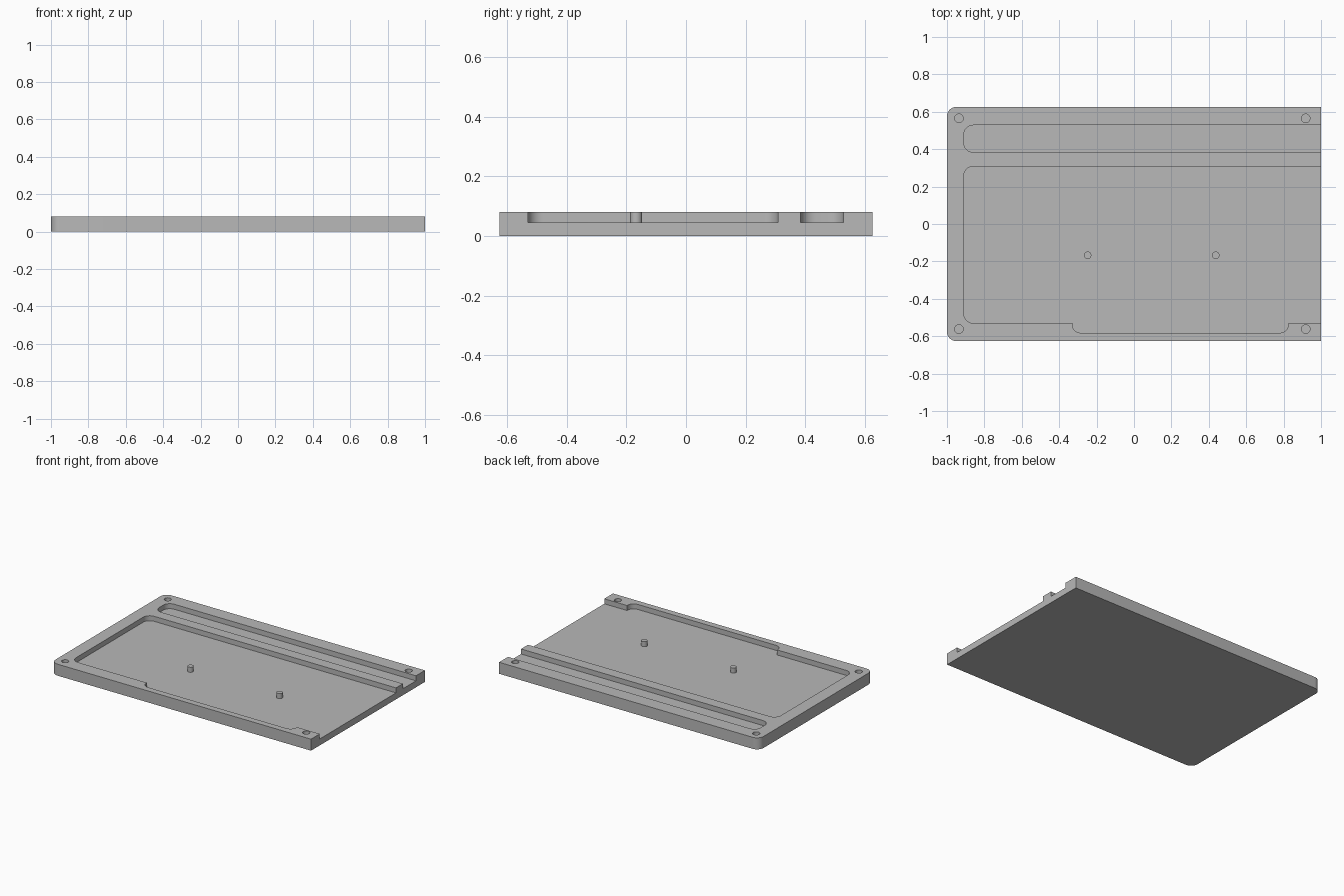
import bpy, bmesh, math
from mathutils import Vector

cube = bpy.data.objects.get("Cube")
if cube:
    bpy.data.objects.remove(cube, do_unlink=True)

TOP, FLOOR = 0.08, 0.045
HALF_Y = 0.626

grey = bpy.data.materials.new("plain_grey")
grey.use_nodes = True
colour = (0.48, 0.48, 0.48, 1)
grey.diffuse_color = colour
grey.node_tree.nodes["Principled BSDF"].inputs["Base Color"].default_value = colour


def outline(corners, steps=8):
    """Turn (x, y, radius) corners into a filleted outline."""
    pts = []
    n = len(corners)
    for i, (x, y, r) in enumerate(corners):
        c = Vector((x, y))
        if r == 0:
            pts.append(c)
            continue
        a = (Vector(corners[i - 1][:2]) - c).normalized() * r
        b = (Vector(corners[(i + 1) % n][:2]) - c).normalized() * r
        centre = c + a + b
        for k in range(steps + 1):
            t = math.pi / 2 * k / steps
            pts.append(centre - b * math.cos(t) - a * math.sin(t))
    return pts


def circle(x, y, r, steps=32):
    return [Vector((x + r * math.cos(math.tau * k / steps),
                    y + r * math.sin(math.tau * k / steps))) for k in range(steps)]


def prism(name, pts, z0, z1):
    """Extrude a flat outline from z0 to z1."""
    bm = bmesh.new()
    face = bm.faces.new([bm.verts.new((p.x, p.y, z0)) for p in pts])
    new = bmesh.ops.extrude_face_region(bm, geom=[face])["geom"]
    bmesh.ops.translate(bm, vec=(0, 0, z1 - z0),
                        verts=[v for v in new if isinstance(v, bmesh.types.BMVert)])
    bmesh.ops.recalc_face_normals(bm, faces=bm.faces)
    mesh = bpy.data.meshes.new(name)
    bm.to_mesh(mesh)
    bm.free()
    mesh.materials.append(grey)
    obj = bpy.data.objects.new(name, mesh)
    bpy.context.collection.objects.link(obj)
    return obj


# Plate, rounded on the closed end only
plate = prism("base_plate", outline([(-1, -HALF_Y, 0.05), (1, -HALF_Y, 0),
                                     (1, HALF_Y, 0), (-1, HALF_Y, 0.05)]), 0, TOP)

# Main pocket with a step along the front, and the narrow channel behind it
pocket = outline([(-0.91, -0.53, 0.05), (-0.33, -0.53, 0), (-0.33, -0.582, 0.045),
                  (0.825, -0.582, 0.045), (0.825, -0.53, 0), (1.1, -0.53, 0),
                  (1.1, 0.308, 0), (-0.91, 0.308, 0.05)])
channel = outline([(-0.91, 0.384, 0.05), (1.1, 0.384, 0),
                   (1.1, 0.528, 0), (-0.91, 0.528, 0.05)])
cutters = [prism("pocket_cutter", pocket, FLOOR, 0.2),
           prism("channel_cutter", channel, FLOOR, 0.2)]

# Blind screw holes in the corners
for x in (-0.936, 0.918):
    for y in (-0.562, 0.565):
        cutters.append(prism("hole_cutter", circle(x, y, 0.023), FLOOR, 0.2))

for cutter in cutters:
    cutter.hide_render = True
    mod = plate.modifiers.new(cutter.name, "BOOLEAN")
    mod.operation = "DIFFERENCE"
    mod.solver = "EXACT"
    mod.object = cutter

# Bake the cuts and discard the cutters
bpy.context.view_layer.update()
evaluated = plate.evaluated_get(bpy.context.evaluated_depsgraph_get())
cut_mesh = bpy.data.meshes.new_from_object(evaluated)
plate.modifiers.clear()
plate.data = cut_mesh
for cutter in cutters:
    bpy.data.objects.remove(cutter, do_unlink=True)

# Locating pegs standing on the pocket floor
pegs = [prism(name, circle(x, -0.167, 0.02), FLOOR - 0.005, TOP)
        for name, x in (("right_peg", -0.248), ("left_peg", 0.437))]

# Smooth the rounded walls, keep the edges sharp
bpy.ops.object.select_all(action="DESELECT")
for obj in [plate] + pegs:
    obj.select_set(True)
bpy.context.view_layer.objects.active = plate
bpy.ops.object.shade_smooth_by_angle(angle=math.radians(30))
